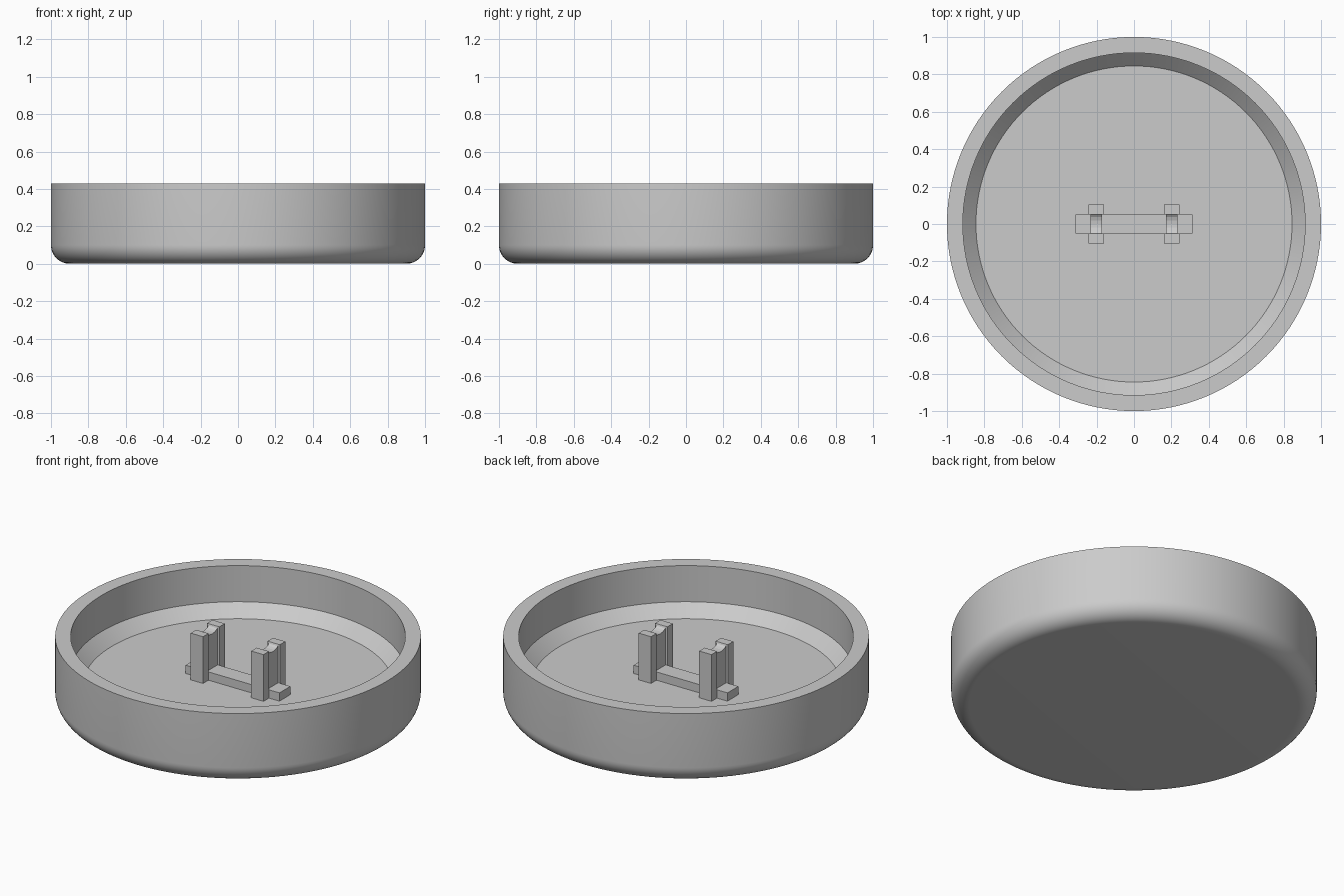
import bpy, bmesh, math

cube = bpy.data.objects.get("Cube")
if cube:
    bpy.data.objects.remove(cube, do_unlink=True)

grey = bpy.data.materials.new("plain grey")
grey.use_nodes = True
colour = (0.6, 0.6, 0.6, 1)
grey.diffuse_color = colour
grey.node_tree.nodes["Principled BSDF"].inputs["Base Color"].default_value = colour

HEIGHT, FLOOR, FILLET = 0.428, 0.14, 0.1


def finish(name, bm, smooth=False):
    bmesh.ops.recalc_face_normals(bm, faces=bm.faces)
    mesh = bpy.data.meshes.new(name)
    bm.to_mesh(mesh)
    bm.free()
    mesh.materials.append(grey)
    obj = bpy.data.objects.new(name, mesh)
    bpy.context.collection.objects.link(obj)
    if smooth:
        bpy.ops.object.select_all(action="DESELECT")
        obj.select_set(True)
        bpy.context.view_layer.objects.active = obj
        bpy.ops.object.shade_smooth_by_angle(angle=math.radians(30))
    return obj


def prism(name, outline, axis, start, end):
    """Extrude a closed 2D outline along x (outline is y, z)."""
    bm = bmesh.new()
    face = bm.faces.new([bm.verts.new((start, y, z)) for y, z in outline])
    new = bmesh.ops.extrude_face_region(bm, geom=[face])["geom"]
    verts = [v for v in new if isinstance(v, bmesh.types.BMVert)]
    bmesh.ops.translate(bm, verts=verts, vec=axis * (end - start))
    return finish(name, bm)


# Round dish: lathed section with a rounded foot and a chamfered floor
section = [(0, 0)]
for i in range(13):
    a = math.pi / 2 * i / 12
    section.append((1 - FILLET + FILLET * math.sin(a), FILLET * (1 - math.cos(a))))
section += [(1, HEIGHT), (0.915, HEIGHT), (0.915, FLOOR + 0.07),
            (0.845, FLOOR), (0, FLOOR)]
bm = bmesh.new()
verts = [bm.verts.new((r, 0, z)) for r, z in section]
edges = [bm.edges.new(pair) for pair in zip(verts, verts[1:])]
bmesh.ops.spin(bm, geom=verts + edges, cent=(0, 0, 0), axis=(0, 0, 1),
               angle=math.tau, steps=128, use_duplicate=False)
bmesh.ops.remove_doubles(bm, verts=bm.verts, dist=0.0005)
finish("dish", bm, smooth=True)

# Mounting bar lying on the floor
from mathutils import Vector
X = Vector((1, 0, 0))
HALF, BOTTOM, TOP = 0.052, FLOOR - 0.01, 0.422
bar = [(-HALF, BOTTOM), (HALF, BOTTOM), (HALF, FLOOR + 0.05), (-HALF, FLOOR + 0.05)]
prism("mounting_bar", bar, X, -0.313, 0.313)

# Two upright clips: thick flanges joined by a thinner web with a shallow groove
groove = [(HALF * math.cos(math.pi * i / 8), TOP - 0.025 * math.sin(math.pi * i / 8))
          for i in range(9)]
web = [(-HALF, BOTTOM), (HALF, BOTTOM)] + groove
for side, label in ((1, "left"), (-1, "right")):
    x = side * 0.202
    prism(label + "_clip_web", web, X, x - 0.03, x + 0.03)
    for depth, end in ((-1, "front"), (1, "back")):
        near, far = depth * HALF, depth * 0.104
        flange = [(near, BOTTOM), (far, BOTTOM), (far, TOP), (near, TOP)]
        prism(f"{label}_clip_{end}_flange", flange, X, x - 0.041, x + 0.041)
